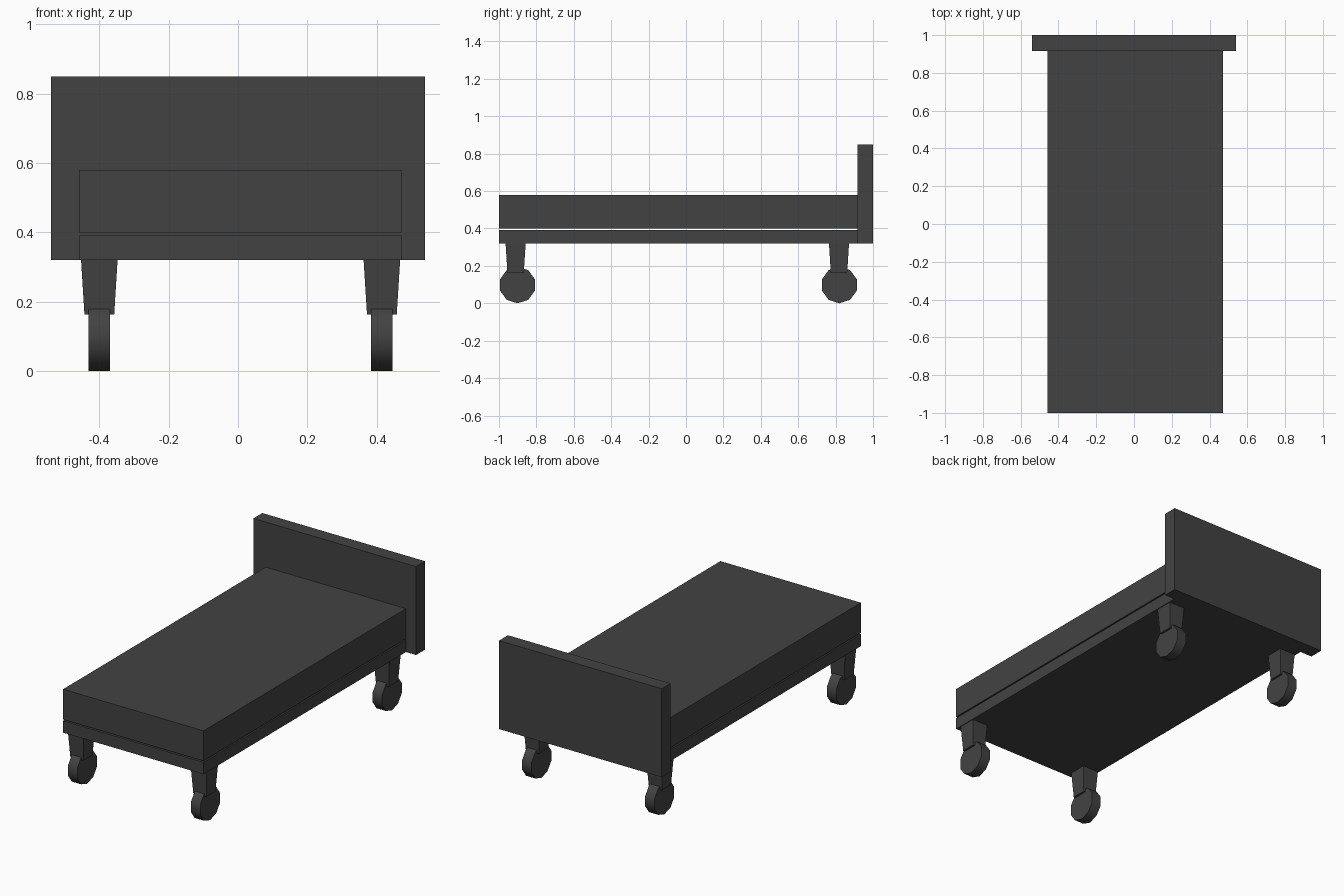
import bpy, bmesh, math
from mathutils import Matrix

if "Cube" in bpy.data.objects:
    bpy.data.objects.remove(bpy.data.objects["Cube"])

grey = bpy.data.materials.new("dark_grey")
grey.diffuse_color = (0.055, 0.055, 0.055, 1)
grey.use_nodes = True
grey.node_tree.nodes["Principled BSDF"].inputs["Base Color"].default_value = grey.diffuse_color


def finish(name, bm):
    bmesh.ops.recalc_face_normals(bm, faces=bm.faces)
    mesh = bpy.data.meshes.new(name)
    bm.to_mesh(mesh)
    bm.free()
    mesh.materials.append(grey)
    ob = bpy.data.objects.new(name, mesh)
    bpy.context.collection.objects.link(ob)
    return ob


def box(name, x0, x1, y0, y1, z0, z1, taper=1.0):
    """Box whose lower end is scaled by taper."""
    bm = bmesh.new()
    bmesh.ops.create_cube(bm, size=1)
    for v in bm.verts:
        s = taper if v.co.z < 0 else 1.0
        v.co.x = (x0 + x1) / 2 + v.co.x * (x1 - x0) * s
        v.co.y = (y0 + y1) / 2 + v.co.y * (y1 - y0) * s
        v.co.z = (z0 + z1) / 2 + v.co.z * (z1 - z0)
    return finish(name, bm)


def wheel(name, x, y, r=0.098, width=0.062, sides=10):
    """Ten-sided disc with a corner at the bottom, smooth rim, flat caps."""
    bm = bmesh.new()
    ring = [bm.verts.new((x - width / 2,
                          y + r * math.sin(2 * math.pi * i / sides),
                          r + r * math.cos(2 * math.pi * i / sides)))
            for i in range(sides)]
    cap = bm.faces.new(ring)
    ext = bmesh.ops.extrude_face_region(bm, geom=[cap], use_keep_orig=True)
    moved = [g for g in ext["geom"] if isinstance(g, bmesh.types.BMVert)]
    bmesh.ops.translate(bm, verts=moved, vec=(width, 0, 0))
    for f in bm.faces:
        f.smooth = len(f.verts) == 4
    for e in bm.edges:
        if any(len(f.verts) > 4 for f in e.link_faces):
            e.smooth = False
    return finish(name, bm)


# Bed frame, mattress (small gap between them) and headboard
box("bed_base", -0.459, 0.472, -1.0, 0.918, 0.32, 0.391)
box("mattress", -0.459, 0.472, -1.0, 0.918, 0.399, 0.58)
box("headboard", -0.539, 0.539, 0.916, 1.0, 0.32, 0.85)

# Tapered legs with wheels
for side, x in (("left", -0.400), ("right", 0.415)):
    for end, leg_y, wheel_y in (("front", -0.911, -0.901), ("rear", 0.818, 0.820)):
        box(f"{end}_{side}_leg", x - 0.053, x + 0.053,
            leg_y - 0.054, leg_y + 0.054, 0.163, 0.325, taper=0.81)
        wheel(f"{end}_{side}_wheel", x, wheel_y)
